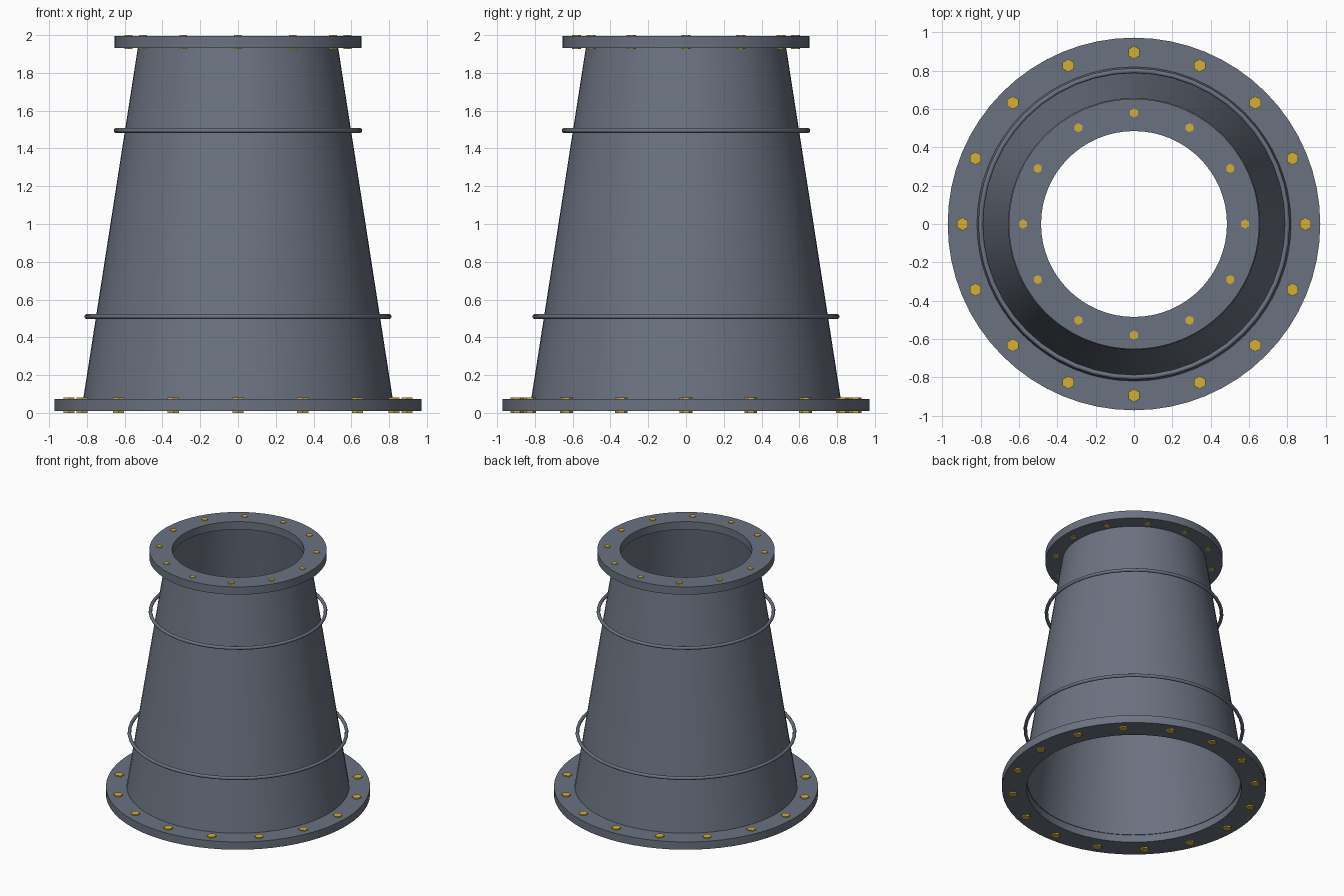
import bpy
import bmesh
from math import cos, sin, tau, radians

cube = bpy.data.objects.get("Cube")
if cube:
    bpy.data.objects.remove(cube, do_unlink=True)


def make_material(name, colour):
    mat = bpy.data.materials.new(name)
    mat.use_nodes = True
    mat.diffuse_color = colour
    mat.node_tree.nodes["Principled BSDF"].inputs["Base Color"].default_value = colour
    return mat


steel = make_material("grey steel", (0.147, 0.168, 0.216, 1))
brass = make_material("brass", (0.658, 0.429, 0.038, 1))


def finish(bm, name, mat, smooth=True):
    bmesh.ops.recalc_face_normals(bm, faces=bm.faces)
    mesh = bpy.data.meshes.new(name)
    bm.to_mesh(mesh)
    bm.free()
    mesh.materials.append(mat)
    obj = bpy.data.objects.new(name, mesh)
    bpy.context.collection.objects.link(obj)
    if smooth:
        bpy.ops.object.select_all(action="DESELECT")
        obj.select_set(True)
        bpy.context.view_layer.objects.active = obj
        bpy.ops.object.shade_smooth_by_angle(angle=radians(40))
    return obj


def lathe(name, profile, mat, steps=64):
    """Spin a closed (radius, height) profile around the z axis."""
    bm = bmesh.new()
    rings = []
    for i in range(steps):
        a = tau * i / steps
        rings.append([bm.verts.new((r * cos(a), r * sin(a), z)) for r, z in profile])
    n = len(profile)
    for i in range(steps):
        here, there = rings[i], rings[(i + 1) % steps]
        for j in range(n):
            k = (j + 1) % n
            bm.faces.new((here[j], there[j], there[k], here[k]))
    return finish(bm, name, mat)


def flange(name, inner, outer, low, high):
    lathe(name, [(inner, low), (outer, low), (outer, high), (inner, high)], steel)


def hoop(name, radius, height, thickness):
    section = [(radius + thickness * cos(tau * i / 10),
                height + thickness * sin(tau * i / 10)) for i in range(10)]
    lathe(name, section, steel, 48)


def bolt_circle(name, count, circle, size, low, high):
    """Hexagonal bolts through a flange, all turned the same way."""
    bm = bmesh.new()
    for i in range(count):
        a = tau * i / count
        x, y = circle * cos(a), circle * sin(a)
        base = bm.faces.new([
            bm.verts.new((x + size * sin(tau * k / 6), y + size * cos(tau * k / 6), low))
            for k in range(6)])
        new = bmesh.ops.extrude_face_region(bm, geom=[base], use_keep_orig=True)["geom"]
        bmesh.ops.translate(bm, vec=(0, 0, high - low),
                            verts=[v for v in new if isinstance(v, bmesh.types.BMVert)])
    finish(bm, name, brass, smooth=False)


# Tapered hollow body
lathe("tapered_shell", [(0.785, 0.07), (0.82, 0.07), (0.53, 1.935), (0.495, 1.935)], steel)

# End flanges
flange("bottom_flange", 0.79, 0.972, 0.01, 0.073)
flange("top_flange", 0.485, 0.653, 1.932, 1.995)

# Hoops standing off the shell
hoop("lower_hoop", 0.80, 0.51, 0.013)
hoop("upper_hoop", 0.645, 1.495, 0.013)

# Bolts
bolt_circle("bottom_bolts", 16, 0.895, 0.034, 0.0, 0.081)
bolt_circle("top_bolts", 12, 0.58, 0.024, 1.927, 2.0)
